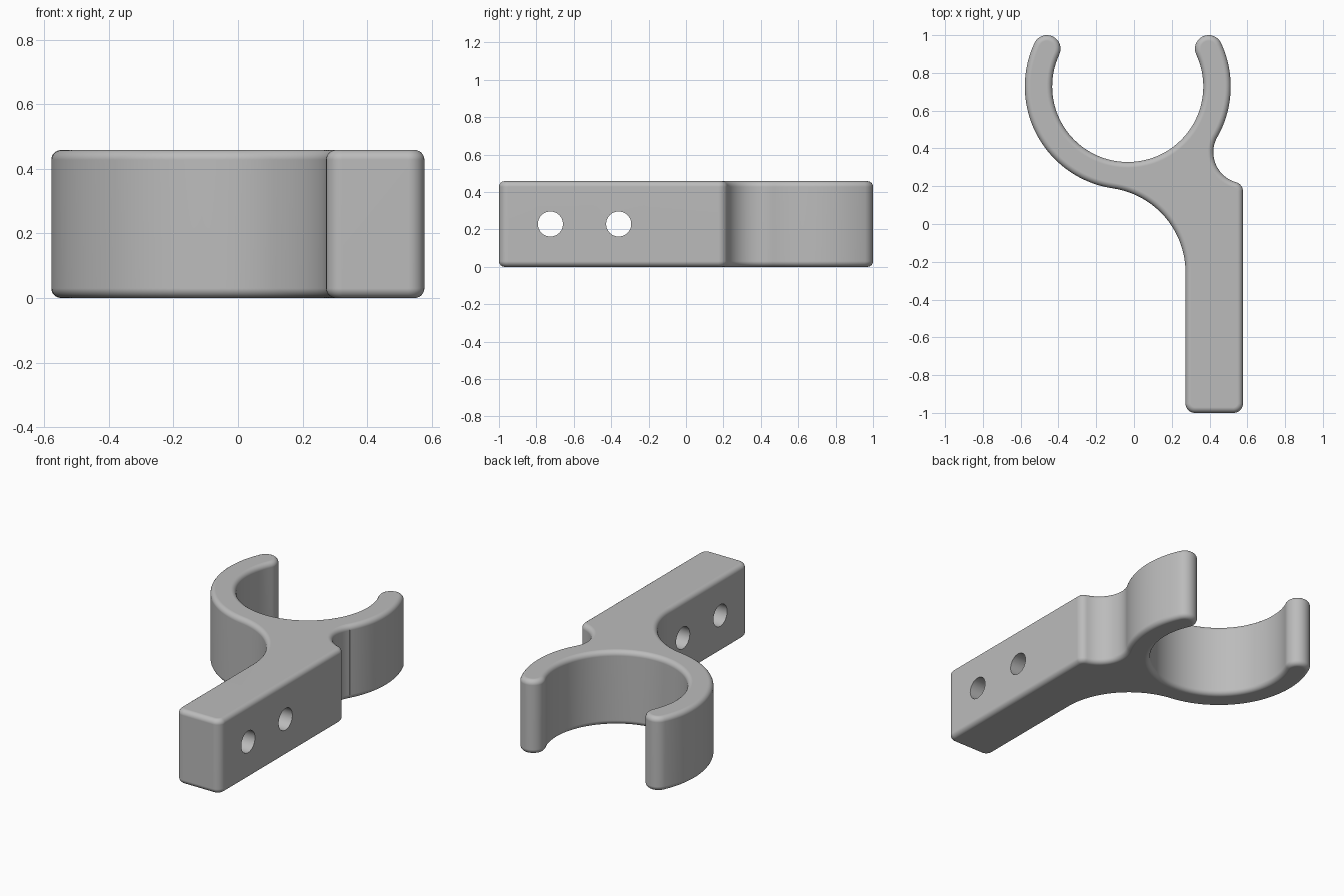
import bpy, bmesh, math
from mathutils import Vector

if "Cube" in bpy.data.objects:
    bpy.data.objects.remove(bpy.data.objects["Cube"], do_unlink=True)

HEIGHT, ROUND, CORNER = 0.458, 0.03, 0.05
LEFT, RIGHT = 0.273, 0.577            # mounting arm sides
INNER, OUTER = 0.4, 0.545             # clip ring radii
MID, TIP = (INNER + OUTER) / 2, (OUTER - INNER) / 2
NOTCH, SWEEP, OPEN = 0.165, 0.45, 25  # fillet radii, opening angle

ring = Vector((-0.033, 0.728))
notch = Vector((0.585, 0.38))
sweep = Vector((LEFT - SWEEP, 0))
sweep.y = ring.y - math.sqrt((OUTER + SWEEP) ** 2 - (sweep.x - ring.x) ** 2)
shoulder = Vector((RIGHT - CORNER, 0))
shoulder.y = notch.y - math.sqrt((NOTCH + CORNER) ** 2 - (notch.x - shoulder.x) ** 2)


def heading(a, b):
    return math.degrees(math.atan2(b.y - a.y, b.x - a.x))


def tip_centre(angle):
    a = math.radians(angle)
    return ring + MID * Vector((math.cos(a), math.sin(a)))


# Tangent arcs around the outline: centre, radius, start, end, steps
ARCS = [
    (Vector((LEFT + CORNER, CORNER - 1)), CORNER, 180, 270, 8),
    (Vector((RIGHT - CORNER, CORNER - 1)), CORNER, 270, 360, 8),
    (shoulder, CORNER, 0, heading(shoulder, notch), 8),
    (notch, NOTCH, heading(notch, shoulder) + 360, heading(notch, ring), 20),
    (ring, OUTER, heading(ring, notch), OPEN, 20),
    (tip_centre(OPEN), TIP, OPEN, OPEN + 180, 16),
    (ring, INNER, OPEN, -180 - OPEN, 72),
    (tip_centre(180 - OPEN), TIP, 360 - OPEN, 540 - OPEN, 16),
    (ring, OUTER, 180 - OPEN, heading(ring, sweep) + 360, 40),
    (sweep, SWEEP, heading(sweep, ring), 0, 28),
]


def outline(inset):
    """Outline moved inward; clockwise arcs are hollow, so they grow."""
    points = []
    for centre, radius, start, end, steps in ARCS:
        r = radius - inset if end > start else radius + inset
        for i in range(steps + 1):
            a = math.radians(start + (end - start) * i / steps)
            points.append(centre + r * Vector((math.cos(a), math.sin(a))))
    return [p for i, p in enumerate(points) if (p - points[i - 1]).length > 1e-4]


# Clip body: stacked outlines with rounded top and bottom rims
bm = bmesh.new()
STEPS = 6
rim = [(ROUND * (1 - math.sin(t)), ROUND * (1 - math.cos(t)))
       for t in (math.pi / 2 * i / STEPS for i in range(STEPS + 1))]
levels = rim + [(inset, HEIGHT - z) for inset, z in reversed(rim)]
loops = [[bm.verts.new((p.x, p.y, z)) for p in outline(inset)] for inset, z in levels]
for low, high in zip(loops, loops[1:]):
    for i in range(len(low)):
        bm.faces.new((low[i - 1], low[i], high[i], high[i - 1]))
bm.faces.new(loops[0][::-1])
bm.faces.new(loops[-1])
bmesh.ops.recalc_face_normals(bm, faces=bm.faces[:])
mesh = bpy.data.meshes.new("clip_bracket")
bm.to_mesh(mesh)
bm.free()
body = bpy.data.objects.new("clip_bracket", mesh)
bpy.context.collection.objects.link(body)

# Grey plastic
grey = bpy.data.materials.new("grey plastic")
grey.use_nodes = True
colour = (0.5, 0.5, 0.5, 1)
grey.diffuse_color = colour
grey.node_tree.nodes["Principled BSDF"].inputs["Base Color"].default_value = colour
mesh.materials.append(grey)

# Screw holes through the arm
for y in (-0.725, -0.36):
    bpy.ops.mesh.primitive_cylinder_add(
        vertices=48, radius=0.067, depth=1,
        location=((LEFT + RIGHT) / 2, y, HEIGHT / 2), rotation=(0, math.pi / 2, 0))
    cutter = bpy.context.object
    cutter.name = "screw_hole_cutter"
    cutter.hide_render = True
    cutter.data.materials.append(grey)
    cut = body.modifiers.new("screw_hole", 'BOOLEAN')
    cut.operation, cut.solver, cut.object = 'DIFFERENCE', 'EXACT', cutter
    bpy.context.view_layer.objects.active = body
    bpy.ops.object.modifier_apply(modifier=cut.name)
    bpy.data.objects.remove(cutter, do_unlink=True)

# Smooth curved walls, crisp hole edges
bpy.ops.object.select_all(action='DESELECT')
body.select_set(True)
bpy.context.view_layer.objects.active = body
bpy.ops.object.shade_smooth_by_angle(angle=math.radians(35))
weighted = body.modifiers.new("even_normals", 'WEIGHTED_NORMAL')
weighted.keep_sharp = True
